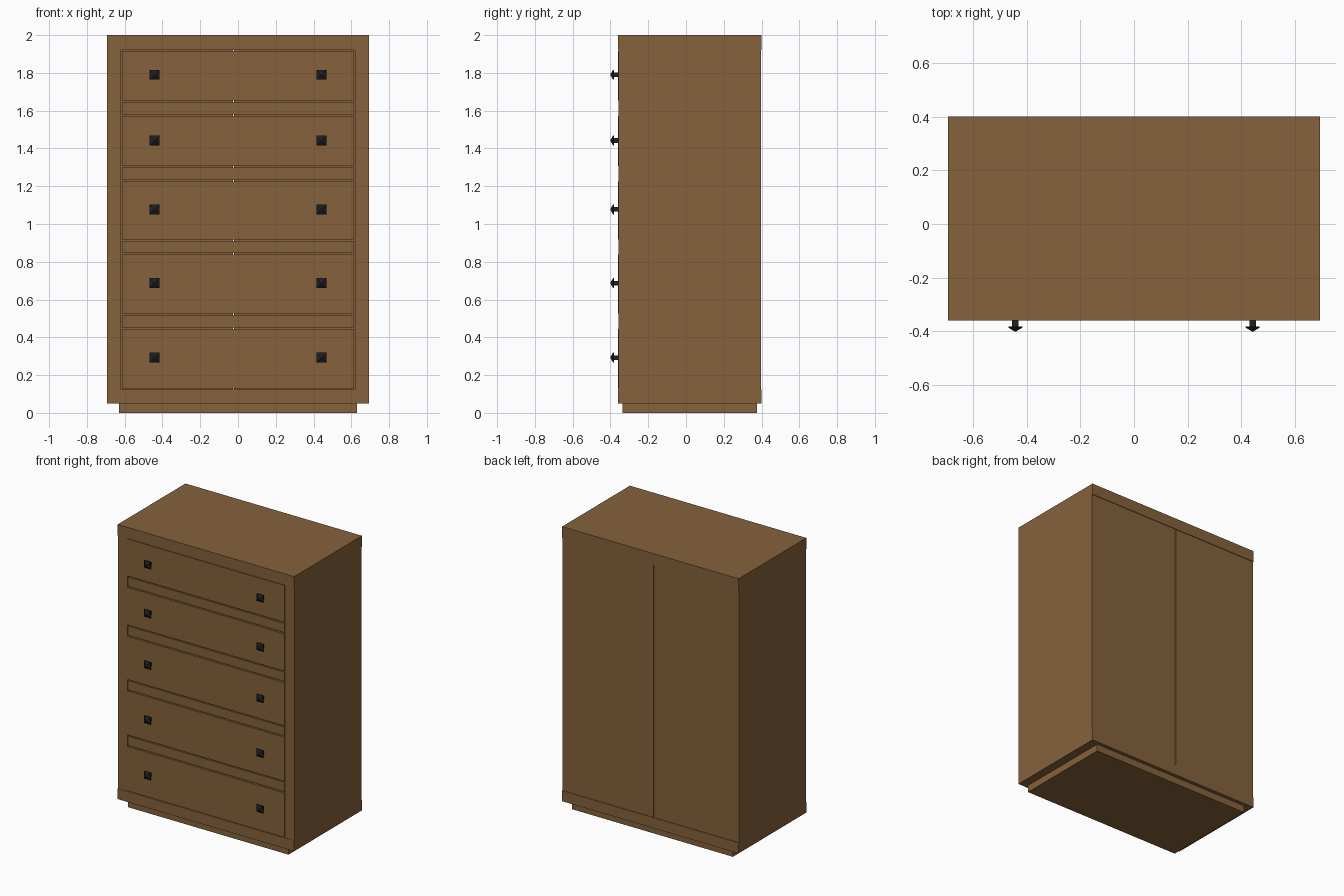
import bpy, bmesh

if "Cube" in bpy.data.objects:
    bpy.data.objects.remove(bpy.data.objects["Cube"])


def material(name, rgb):
    m = bpy.data.materials.new(name)
    m.diffuse_color = (*rgb, 1.0)
    m.use_nodes = True
    m.node_tree.nodes["Principled BSDF"].inputs["Base Color"].default_value = m.diffuse_color
    return m


WOOD = material("brown wood", (0.24, 0.122, 0.045))
IRON = material("black iron", (0.013, 0.014, 0.016))


def finish(name, bm, mat):
    bmesh.ops.recalc_face_normals(bm, faces=bm.faces)
    me = bpy.data.meshes.new(name)
    bm.to_mesh(me)
    bm.free()
    me.materials.append(mat)
    ob = bpy.data.objects.new(name, me)
    bpy.context.collection.objects.link(ob)
    return ob


def box(name, x, y, z, mat=WOOD):
    """Box from (min, max) pairs on each axis."""
    bm = bmesh.new()
    bmesh.ops.create_cube(bm, size=1)
    for v in bm.verts:
        v.co = [r[0] if c < 0 else r[1] for c, r in zip(v.co, (x, y, z))]
    return finish(name, bm, mat)


def knob(name, x, z):
    """Square stem, flared square plate and pyramid tip, lofted along -y."""
    bm = bmesh.new()
    rings = []
    for y, h in ((-0.34, 0.012), (-0.381, 0.012), (-0.381, 0.026),
                 (-0.386, 0.026), (-0.40, 0.003)):
        rings.append([bm.verts.new((x + sx * h, y, z + sz * h))
                      for sx, sz in ((-1, -1), (1, -1), (1, 1), (-1, 1))])
    for a, b in zip(rings, rings[1:]):
        for i in range(4):
            j = (i + 1) % 4
            bm.faces.new((a[i], a[j], b[j], b[i]))
    bm.faces.new(rings[0])
    bm.faces.new(rings[-1])
    return finish(name, bm, IRON)


W, FRONT, BACK = 0.693, -0.36, 0.40
LOW, HIGH = 0.125, 1.92      # opening between base slab and top slab
IN, GAP = 0.619, 0.004       # half width of opening, half gap

# Plinth, base slab and top slab
box("plinth", (-0.631, 0.631), (-0.335, 0.375), (0, 0.05))
box("base_slab", (-W, W), (FRONT, BACK), (0.05, LOW))
box("top_slab", (-W, W), (FRONT, BACK), (HIGH, 2.0))

# Side panels and front stiles
for s, label in ((-1, "left"), (1, "right")):
    xs = sorted((s * IN, s * W))
    box(label + "_side_panel", xs, (-0.335, 0.392), (LOW, HIGH))
    box(label + "_front_stile", xs, (-0.358, -0.335), (LOW, HIGH))

# Two-part back with a seam
box("back_panel_left", (-W, -0.027), (0.375, 0.396), (LOW, HIGH))
box("back_panel_right", (-0.022, W), (0.375, 0.396), (LOW, HIGH))

# Drawer fronts with knobs, and rails between them
drawers = ((0.125, 0.447, 0.293), (0.522, 0.842, 0.687), (0.915, 1.23, 1.077),
           (1.303, 1.577, 1.442), (1.65, 1.92, 1.79))
fx = (-IN + GAP, IN - GAP)
for i, (lo, hi, kz) in enumerate(drawers):
    box(f"drawer_front_{i + 1}", fx, (-0.359, -0.33), (lo + GAP, hi - GAP))
    for s, label in ((-1, "left"), (1, "right")):
        knob(f"{label}_knob_{i + 1}", s * 0.442, kz)
    if i < 4:
        box(f"rail_{i + 1}", fx, (-0.358, -0.33), (hi + GAP, drawers[i + 1][0] - GAP))
